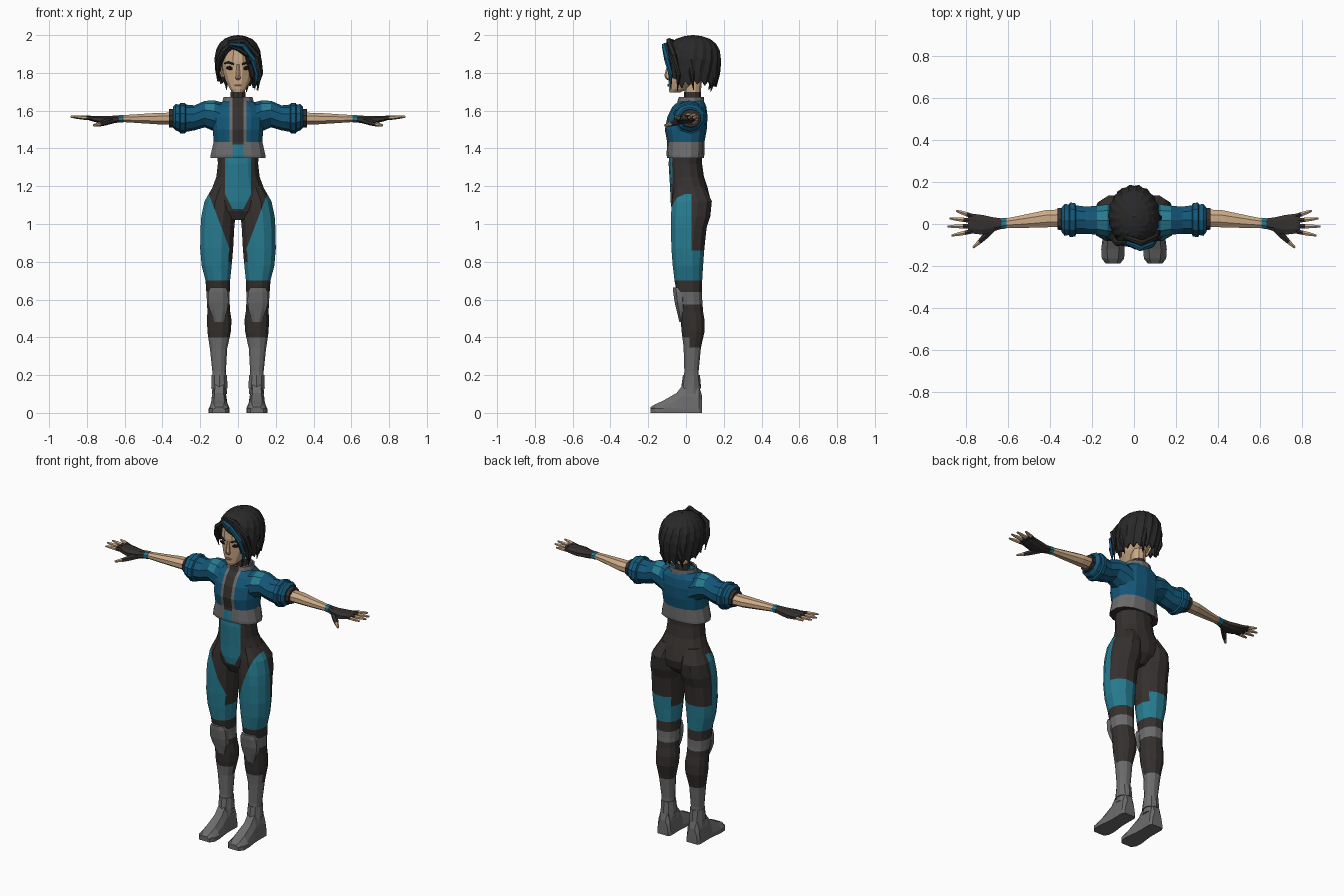
import bpy, bmesh, math
from mathutils import Vector as V

COLS = dict(dark=(.035, .03, .028), teal=(.02, .2, .28), blue=(.007, .095, .19),
            skin=(.6, .4, .24), grey=(.15, .15, .15), hair=(.022, .022, .023),
            lip=(.4, .2, .13), eye=(.015, .01, .01))
MATS = {}
for key, c in COLS.items():
    MATS[key] = bpy.data.materials.new(key)
    MATS[key].diffuse_color = (*c, 1)
X, Y, Z = V((1, 0, 0)), V((0, 1, 0)), V((0, 0, 1))


def skin(name, rings, paint, mirror=False, cuts=(), caps=True, thick=0):
    """Bridge equal rings of points, slice along colour borders, paint each face."""
    bm = bmesh.new()
    vs = [[bm.verts.new(p) for p in r] for r in rings]
    n = len(vs[0])
    for a, b in zip(vs, vs[1:]):
        for i in range(n):
            bm.faces.new((a[i], a[(i + 1) % n], b[(i + 1) % n], b[i]))
    if caps:
        bm.faces.new(vs[0])
        bm.faces.new(vs[-1])
    for co, no in cuts:
        bmesh.ops.bisect_plane(bm, geom=bm.verts[:] + bm.edges[:] + bm.faces[:],
                               dist=1e-5, plane_co=co, plane_no=no)
    bmesh.ops.recalc_face_normals(bm, faces=bm.faces[:])
    me = bpy.data.meshes.new(name)
    used = []
    for f in bm.faces:
        k = paint(f.calc_center_median()) if callable(paint) else paint
        if k not in used:
            used.append(k)
            me.materials.append(MATS[k])
        f.material_index = used.index(k)
    bm.to_mesh(me)
    bm.free()
    ob = bpy.data.objects.new(name, me)
    bpy.context.collection.objects.link(ob)
    if mirror:
        ob.modifiers.new("Mirror", 'MIRROR').use_mirror_merge = False
    if thick:
        ob.modifiers.new("Solid", 'SOLIDIFY').thickness = thick
    return ob


def tube(name, path, paint, n=12, axis=None, p=2.0, **kw):
    """Path of (x, y, z, radius_a, radius_b) with superelliptic sections."""
    rings, pts = [], [V(q[:3]) for q in path]
    for i, q in enumerate(path):
        t = axis or (pts[min(i + 1, len(pts) - 1)] - pts[max(i - 1, 0)]).normalized()
        u = t.cross(Z)
        u = u.normalized() if u.length > .05 else X
        v = u.cross(t)
        ring = []
        for k in range(n):
            a = 2 * math.pi * (k + .5) / n
            c, s = math.cos(a), math.sin(a)
            ring.append(pts[i] + u * q[3] * math.copysign(abs(c) ** (2 / p), c)
                        + v * q[4] * math.copysign(abs(s) ** (2 / p), s))
        rings.append(ring)
    return skin(name, rings, paint, **kw)


def column(name, rows, paint, **kw):
    """Vertical loft from rows of (z, x, half_width, y_front, y_back)."""
    return tube(name, [(x, (f + b) / 2, z, w, (b - f) / 2) for z, x, w, f, b in rows],
                paint, axis=Z, **kw)


def lerp(tab, x):
    for (a, fa), (b, fb) in zip(tab, tab[1:]):
        if x <= b:
            return fa + (fb - fa) * max(0, x - a) / (b - a)
    return tab[-1][1]


# Bodysuit waist and hips with the teal front panel
def suit_paint(c):
    x = abs(c.x)
    return 'teal' if c.y < 0 and x < .068 and c.z > 1.08 + max(0, x - .03) * 2 else 'dark'


column("bodysuit_waist", [(1.42, 0, .115, -.085, .085), (1.32, 0, .109, -.092, .085),
       (1.25, 0, .117, -.088, .095), (1.19, 0, .14, -.084, .115), (1.12, 0, .168, -.082, .132),
       (1.07, 0, .13, -.075, .12), (1.02, 0, .06, -.05, .07)], suit_paint, n=14, p=2.2,
       cuts=[((.068, 0, 0), X), ((-.068, 0, 0), X), ((0, 0, 1.08), Z),
             ((.03, 0, 1.08), (-2, 0, 1)), ((-.03, 0, 1.08), (2, 0, 1))])


# Legs: thigh panels, knee strap, boot shaft
def leg_paint(c):
    if c.z < .345 or (c.y < .01 and c.z < .40) or .575 < c.z < .64:
        return 'grey'
    if c.z < .70:
        return 'dark'
    if c.z < .86:
        return 'dark' if c.x < .06 and c.z > .80 else 'teal'
    return 'teal' if c.y < .03 and c.x > .045 + (c.z - .87) * .38 else 'dark'


column("leg", [(1.20, .075, .058, -.065, .10), (1.12, .096, .084, -.078, .140),
       (1.04, .104, .093, -.083, .132), (.98, .109, .092, -.083, .112), (.87, .113, .09, -.08, .10),
       (.78, .113, .082, -.073, .093), (.70, .107, .067, -.063, .088), (.60, .105, .062, -.045, .088),
       (.54, .102, .062, -.035, .092), (.49, .099, .067, -.03, .10), (.43, .10, .064, -.025, .10),
       (.37, .102, .053, -.017, .086), (.34, .103, .047, -.014, .08), (.22, .1, .037, -.01, .068),
       (.14, .098, .038, -.016, .07), (.10, .098, .042, -.02, .075)], leg_paint, n=12, p=2.2,
       mirror=True, cuts=[((0, 0, z), Z) for z in (.345, .40, .575, .64, .80, .86)]
       + [((0, .03, 0), Y), ((.045, 0, .87), (1, 0, -.38))])

# Knee guards and ankle cuffs
column("knee_guard", [(.665, .105, .042, -.07, -.02), (.64, .105, .056, -.07, 0),
       (.585, .105, .058, -.062, 0), (.545, .103, .05, -.052, 0), (.48, .1, .024, -.036, 0)],
       'grey', n=8, p=2.4, mirror=True)
column("ankle_cuff", [(.2, .099, .042, -.016, .074), (.13, .098, .046, -.026, .08)], 'grey',
       n=10, mirror=True)

# Boots: sections from heel to toe
boot = []
for y, w, h in [(.085, .036, .09), (.07, .046, .14), (-.015, .045, .15), (-.05, .047, .105),
                (-.12, .056, .065), (-.165, .053, .045), (-.188, .035, .03)]:
    boot.append([(.1 + sx * w, y, z) for sx, z in
                 [(-1, 0), (1, 0), (1, .022), (.85, h * .6), (.5, h), (-.5, h), (-.85, h * .6), (-1, .022)]])
skin("boot", boot, 'grey', mirror=True, cuts=[((0, 0, .022), Z)])


# Cropped jacket: grey hem, dark zip strip, grey trim
def jacket_paint(c):
    x = abs(c.x)
    if c.y < 0 and x < .028:
        return 'dark' if c.z > 1.42 else 'teal'
    if c.y < 0 and x < .045 and c.z > 1.36:
        return 'grey'
    if c.z < 1.352:
        return 'dark'
    return 'grey' if c.z < 1.435 else 'blue'


column("jacket", [(1.35, 0, .15, -.1, .095), (1.365, 0, .148, -.103, .097), (1.435, 0, .132, -.1, .098),
       (1.50, 0, .136, -.112, .11), (1.57, 0, .142, -.098, .114), (1.62, 0, .125, -.072, .108),
       (1.65, 0, .08, -.04, .095)], jacket_paint, n=14, p=2.4,
       cuts=[((s * w, 0, 0), X) for s in (1, -1) for w in (.028, .045)] + [((0, 0, 1.42), Z)])
column("collar", [(1.625, 0, .09, -.055, .1), (1.672, 0, .08, -.04, .098)],
       lambda c: 'dark' if abs(c.x) < .03 and c.y < 0 else 'grey', n=12, caps=False, thick=.01,
       cuts=[((.03, 0, 0), X), ((-.03, 0, 0), X)])

# Sleeves with rolled puff and dark cuff
tube("sleeve", [(.07, .012, 1.545, .09, .095), (.125, .016, 1.572, .082, .082),
     (.175, .018, 1.582, .072, .07), (.23, .018, 1.562, .068, .066), (.275, .02, 1.56, .072, .072),
     (.28, .02, 1.56, .084, .08), (.305, .02, 1.56, .086, .082), (.31, .02, 1.56, .076, .072),
     (.33, .02, 1.565, .08, .07), (.345, .02, 1.565, .06, .055)],
     lambda c: 'teal' if .1 < c.x < .175 and c.z > 1.6 else 'blue', n=10, axis=X, mirror=True)
tube("sleeve_cuff", [(.335, .023, 1.562, .048, .046), (.345, .023, 1.56, .056, .05),
     (.365, .025, 1.56, .054, .048)], 'dark', n=10, axis=X, mirror=True)

# Forearm, wristband, glove palm
tube("forearm", [(.34, .028, 1.558, .045, .034), (.42, .025, 1.558, .044, .033),
     (.52, .013, 1.558, .034, .026), (.605, .004, 1.558, .025, .02), (.64, .002, 1.557, .024, .019)],
     'skin', n=8, axis=X, mirror=True)
tube("wristband", [(.607, .004, 1.558, .028, .022), (.63, .002, 1.557, .028, .022)], 'teal',
     n=8, axis=X, mirror=True)
tube("glove_palm", [(.628, .002, 1.557, .026, .02), (.67, -.002, 1.552, .036, .022),
     (.72, -.004, 1.552, .05, .022), (.77, .002, 1.558, .05, .016), (.79, .004, 1.56, .044, .011)],
     'dark', n=8, axis=X, p=2.5, mirror=True)

# Fingers and thumb, dark glove at the base and bare tips
for name, a, b in [("little_finger", (.77, .038), (.845, .063)), ("ring_finger", (.775, .016), (.878, .027)),
                   ("middle_finger", (.775, -.01), (.886, -.012)), ("index_finger", (.77, -.035), (.868, -.055))]:
    tube(name, [(a[0] + (b[0] - a[0]) * t, a[1] + (b[1] - a[1]) * t, z, r, r)
                for t, z, r in [(0, 1.56, .012), (.35, 1.563, .0115), (.7, 1.566, .0095), (1, 1.568, .005)]],
         lambda c, a=a, b=b: 'dark' if c.x < a[0] + .36 * (b[0] - a[0]) else 'skin', n=6, mirror=True)
tube("thumb", [(.665, -.02, 1.548, .014, .016), (.705, -.055, 1.537, .017, .016),
     (.735, -.085, 1.528, .012, .012), (.765, -.112, 1.522, .006, .006)],
     lambda c: 'dark' if c.x < .732 else 'skin', n=6, mirror=True)

# Neck, choker, head
column("neck", [(1.6, 0, .05, -.02, .085), (1.66, 0, .038, -.005, .074), (1.76, 0, .042, -.01, .085)],
       'skin', n=10)
column("choker", [(1.66, 0, .042, -.01, .08), (1.7, 0, .041, -.01, .08)], 'dark', n=10)
column("head", [(1.695, 0, .024, -.088, -.035), (1.712, 0, .042, -.092, .005), (1.755, 0, .066, -.094, .06),
       (1.80, 0, .081, -.096, .1), (1.86, 0, .088, -.1, .125), (1.92, 0, .084, -.095, .13),
       (1.96, 0, .06, -.06, .1)], 'skin', n=12, p=2.2)
column("nose", [(1.845, 0, .008, -.1, -.08), (1.785, 0, .013, -.115, -.08), (1.77, 0, .016, -.108, -.08),
       (1.762, 0, .008, -.097, -.08)], 'skin', n=6)
column("mouth", [(1.742, 0, .018, -.097, -.08), (1.735, 0, .024, -.099, -.08), (1.727, 0, .014, -.097, -.08)],
       'lip', n=6)
tube("eye", [(.028, -.094, 1.822, .006, .004), (.042, -.091, 1.826, .008, .011),
     (.062, -.083, 1.826, .006, .005)], 'eye', n=6, axis=X, mirror=True)
tube("eyebrow", [(.02, -.099, 1.846, .005, .005), (.05, -.091, 1.856, .006, .006),
     (.073, -.079, 1.85, .005, .003)], 'hair', n=6, axis=X, mirror=True)
column("ear", [(1.845, .088, .01, -.005, .035), (1.82, .093, .013, -.01, .04), (1.775, .08, .009, -.005, .02)],
       'skin', n=6, mirror=True)

# Hair cap: jagged hem height by heading from the face, ridged into locks
HEM = [(0, 1.92), (20, 1.89), (38, 1.78), (55, 1.715), (90, 1.74), (130, 1.73), (180, 1.725),
       (230, 1.735), (270, 1.76), (296, 1.79), (318, 1.88), (340, 1.93), (360, 1.92)]
DOME = [(1.70, .76), (1.75, .88), (1.81, .97), (1.87, 1), (1.91, .97), (1.95, .84), (1.98, .6), (1.995, .3), (2, .03)]
N, hair = 36, []
for u in (0, .02, .075, .17, .3, .5, .75, 1):
    ring = []
    for k in range(N):
        d, odd = k * 360 / N, k % 2
        z = 2 - (2 - lerp(HEM, d) - (.028 * odd if 40 < d < 300 else 0)) * u
        r = lerp(DOME, z) * (1 - .045 * odd * min(1, u * 4))
        a = math.radians(d + 18 * (1 - u))
        ring.append((.125 * r * math.sin(a), .037 - .152 * r * math.cos(a), z))
    hair.append(ring)
skin("hair_cap", hair, 'hair', caps=False, thick=.012)

# Swept fringe locks, the blue streak, side and nape locks
LOCKS = [("blue_streak", 'blue', [(-.045, -.085, 1.955), (.03, -.115, 1.945), (.082, -.1, 1.87), (.098, -.082, 1.79), (.088, -.08, 1.71)], .022),
         ("fringe_upper", 'hair', [(-.05, -.06, 1.965), (.035, -.09, 1.97), (.1, -.065, 1.89), (.115, -.04, 1.79), (.105, -.045, 1.705)], .024),
         ("fringe_lower", 'hair', [(-.05, -.09, 1.945), (.01, -.113, 1.922), (.06, -.103, 1.888), (.085, -.088, 1.82)], .014),
         ("fringe_left", 'hair', [(-.035, -.085, 1.96), (-.08, -.092, 1.915), (-.107, -.06, 1.85), (-.105, -.035, 1.77)], .02),
         ("side_lock", 'hair', [(.118, .03, 1.87), (.12, .03, 1.8), (.1, .04, 1.71)], .022),
         ("nape_lock", 'hair', [(.05, .16, 1.85), (.055, .15, 1.78), (.045, .13, 1.70)], .025),
         ("nape_lock_left", 'hair', [(-.06, .155, 1.85), (-.065, .145, 1.78), (-.06, .12, 1.71)], .025)]
for name, col, pts, w in LOCKS:
    m = len(pts) - 1
    taper = [(0, .5), (.3, 1), (.7, .85), (1, .1)]
    tube(name, [(*q, w * .75 * lerp(taper, i / m), w * .75 * lerp(taper, i / m)) for i, q in enumerate(pts)], col, n=6)
